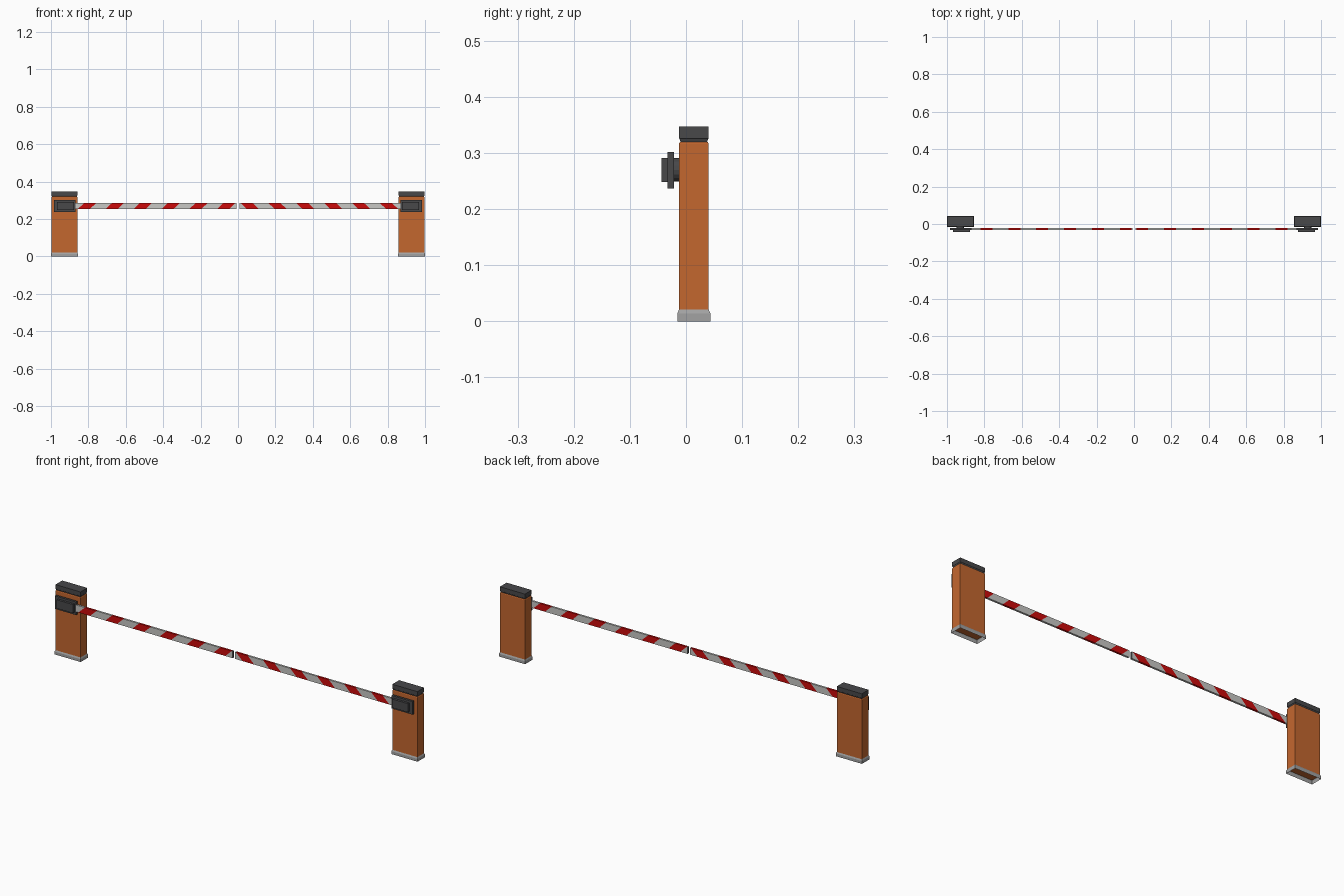
import bpy, bmesh, math
from mathutils import Matrix, Vector

if "Cube" in bpy.data.objects:
    bpy.data.objects.remove(bpy.data.objects["Cube"])


def material(name, rgb):
    m = bpy.data.materials.new(name)
    m.diffuse_color = (*rgb, 1)
    m.use_nodes = True
    m.node_tree.nodes["Principled BSDF"].inputs["Base Color"].default_value = m.diffuse_color
    return m


ORANGE = material("orange paint", (0.55, 0.135, 0.028))
DARK = material("dark grey", (0.065, 0.065, 0.068))
GREY = material("light grey", (0.36, 0.36, 0.36))
WHITE = material("white stripe", (0.58, 0.58, 0.56))
RED = material("red stripe", (0.60, 0.003, 0.003))


def finish(bm, name, mats):
    """Make the left part and its mirrored twin on the right."""
    for side in ("left", "right"):
        if side == "right":
            bmesh.ops.scale(bm, vec=(-1, 1, 1), verts=bm.verts)
            bmesh.ops.reverse_faces(bm, faces=bm.faces)
        mesh = bpy.data.meshes.new(f"{side}_{name}")
        bm.to_mesh(mesh)
        for m in mats:
            mesh.materials.append(m)
        bpy.context.collection.objects.link(bpy.data.objects.new(f"{side}_{name}", mesh))
    bm.free()


def box_bm(x0, x1, y0, y1, z0, z1):
    bm = bmesh.new()
    bmesh.ops.create_cube(bm, size=1)
    bmesh.ops.scale(bm, vec=(x1 - x0, y1 - y0, z1 - z0), verts=bm.verts)
    bmesh.ops.translate(bm, vec=((x0 + x1) / 2, (y0 + y1) / 2, (z0 + z1) / 2), verts=bm.verts)
    return bm


def box(name, mat, *dims):
    finish(box_bm(*dims), name, [mat])


def layers(name, mat, rings, close_bottom, close_top):
    """Stack of rectangles (x0, x1, y0, y1, z) joined by side walls."""
    bm = bmesh.new()
    loops = [[bm.verts.new(p) for p in ((a, c, z), (b, c, z), (b, d, z), (a, d, z))]
             for a, b, c, d, z in rings]
    for low, high in zip(loops, loops[1:]):
        for i in range(4):
            j = (i + 1) % 4
            bm.faces.new((low[i], low[j], high[j], high[i]))
    if close_bottom:
        bm.faces.new(loops[0][::-1])
    if close_top:
        bm.faces.new(loops[-1])
    finish(bm, name, [mat])


# Cabinet footprint
X0, X1, Y0, Y1 = -0.997, -0.859, -0.0125, 0.0405


def inset(d, z):
    return (X0 + d, X1 - d, Y0 + d, Y1 - d, z)


# Open-bottomed plinth with a sloped upper rim
layers("plinth", GREY, [inset(-0.003, 0), inset(-0.003, 0.014), inset(0, 0.021)], False, False)
# Cabinet with a slight bevel at the top
layers("cabinet", ORANGE, [inset(0, 0.018), inset(0, 0.317), inset(0.002, 0.320)], True, True)
# Lid: narrow neck under a block
layers("lid", DARK, [inset(0.003, 0.319), inset(0.001, 0.325), inset(0, 0.326), inset(0, 0.347)], True, True)

# Arm clamp: wide plate, raised front block, pivot shaft
ZC = 0.27
box("clamp_plate", DARK, -0.985, -0.869, -0.033, -0.0215, 0.237, 0.302)
box("clamp_front", DARK, -0.968, -0.878, -0.044, -0.033, 0.248, 0.291)
bm = bmesh.new()
bmesh.ops.create_cone(bm, cap_ends=True, segments=16, radius1=0.021, radius2=0.021, depth=0.0095,
                      matrix=Matrix.Translation((-0.929, -0.017, ZC)) @ Matrix.Rotation(math.pi / 2, 4, 'X'))
finish(bm, "pivot_shaft", [DARK])

# Barrier arm, cut by slanted planes into red and white stripes
PERIOD, WIDTH, SLOPE, FIRST = 0.149, 0.064, 1.05, -0.807
bm = box_bm(-0.872, -0.007, -0.0325, -0.0225, 0.253, 0.287)
normal = Vector((1, 0, -SLOPE))
for i in range(6):
    for edge in (-WIDTH / 2, WIDTH / 2):
        bmesh.ops.bisect_plane(bm, geom=bm.verts[:] + bm.edges[:] + bm.faces[:],
                               plane_co=(FIRST + i * PERIOD + edge, 0, ZC), plane_no=normal)
bm.normal_update()
for f in bm.faces:
    c = f.calc_center_median()
    u = c.x - SLOPE * (c.z - ZC) - FIRST
    offset = (u + PERIOD / 2) % PERIOD - PERIOD / 2
    f.material_index = 1 if abs(offset) < WIDTH / 2 else 0
    if f.normal.x > 0.9:      # dark end face at the middle gap
        f.material_index = 2
finish(bm, "barrier_arm", [WHITE, RED, DARK])
